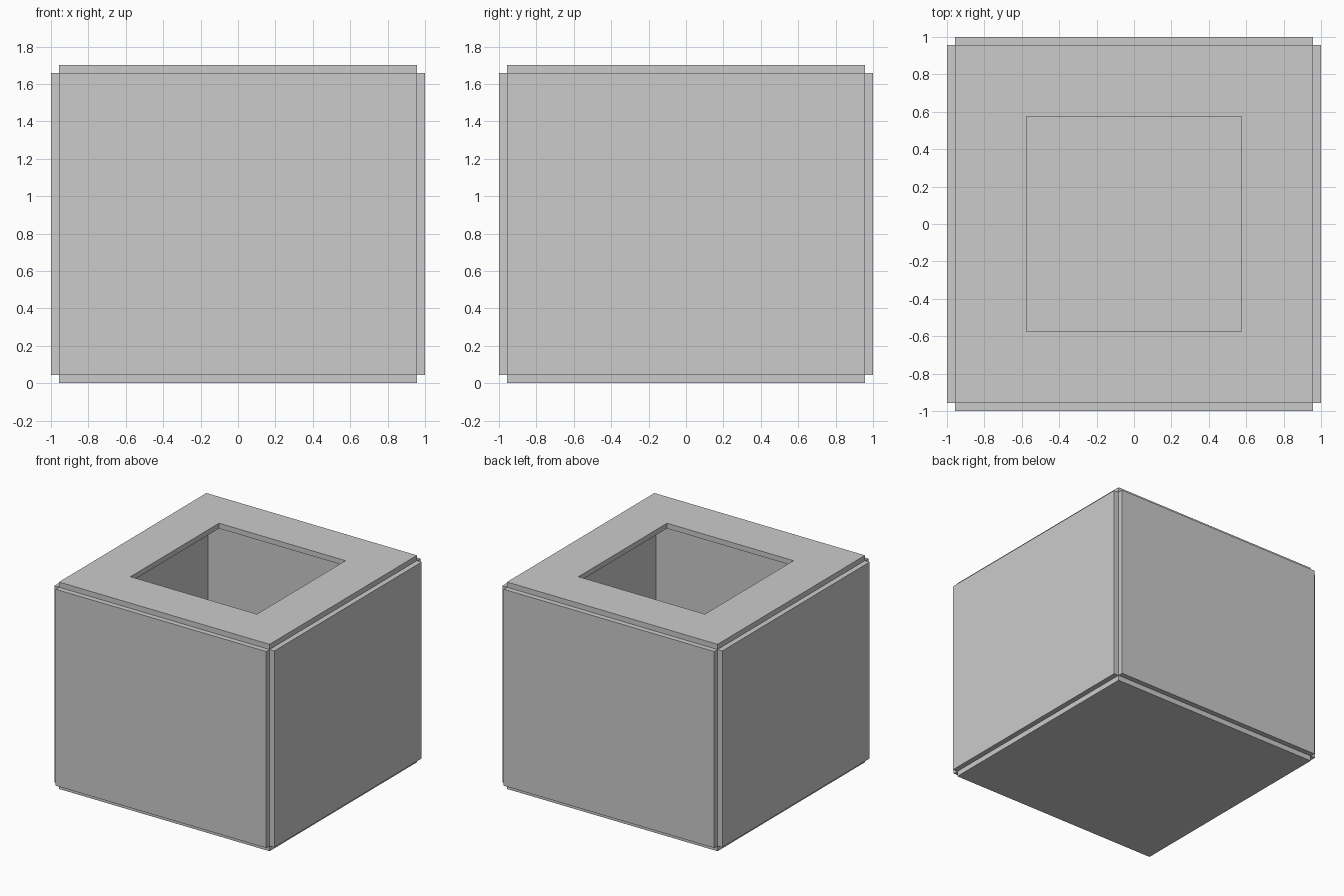
import bpy, bmesh

if "Cube" in bpy.data.objects:
    bpy.data.objects.remove(bpy.data.objects["Cube"])

H = 1.70      # total height
G = 0.043     # corner notch / lid thickness
T = 0.086     # wall thickness
E = 1 - G     # panel half width
O = 0.575     # half width of the opening


def box(name, x0, x1, y0, y1, z0, z1):
    bm = bmesh.new()
    bmesh.ops.create_cube(bm, size=1)
    for v in bm.verts:
        v.co = (x1 if v.co.x > 0 else x0,
                y1 if v.co.y > 0 else y0,
                z1 if v.co.z > 0 else z0)
    me = bpy.data.meshes.new(name)
    bm.to_mesh(me)
    bm.free()
    ob = bpy.data.objects.new(name, me)
    bpy.context.collection.objects.link(ob)
    return ob


# Four side panels, notched back from every edge
box("front_panel", -E, E, -1, -1 + T, G, H - G)
box("back_panel", -E, E, 1 - T, 1, G, H - G)
box("left_panel", -1, -1 + T, -E, E, G, H - G)
box("right_panel", 1 - T, 1, -E, E, G, H - G)

# Floor slab
box("floor_panel", -E, E, -E, E, 0, T)

# Lid: square ring around the opening, extruded to thickness
bm = bmesh.new()
rings = [[[bm.verts.new((sx * r, sy * r, z))
           for sx, sy in ((-1, -1), (1, -1), (1, 1), (-1, 1))]
          for r in (E, O)] for z in (H - G, H)]
(bo, bi), (to, ti) = rings
for i in range(4):
    j = (i + 1) % 4
    bm.faces.new((to[i], to[j], ti[j], ti[i]))
    bm.faces.new((bo[j], bo[i], bi[i], bi[j]))
    bm.faces.new((bo[i], bo[j], to[j], to[i]))
    bm.faces.new((bi[j], bi[i], ti[i], ti[j]))
bmesh.ops.recalc_face_normals(bm, faces=bm.faces)
me = bpy.data.meshes.new("lid")
bm.to_mesh(me)
bm.free()
bpy.context.collection.objects.link(bpy.data.objects.new("lid", me))
